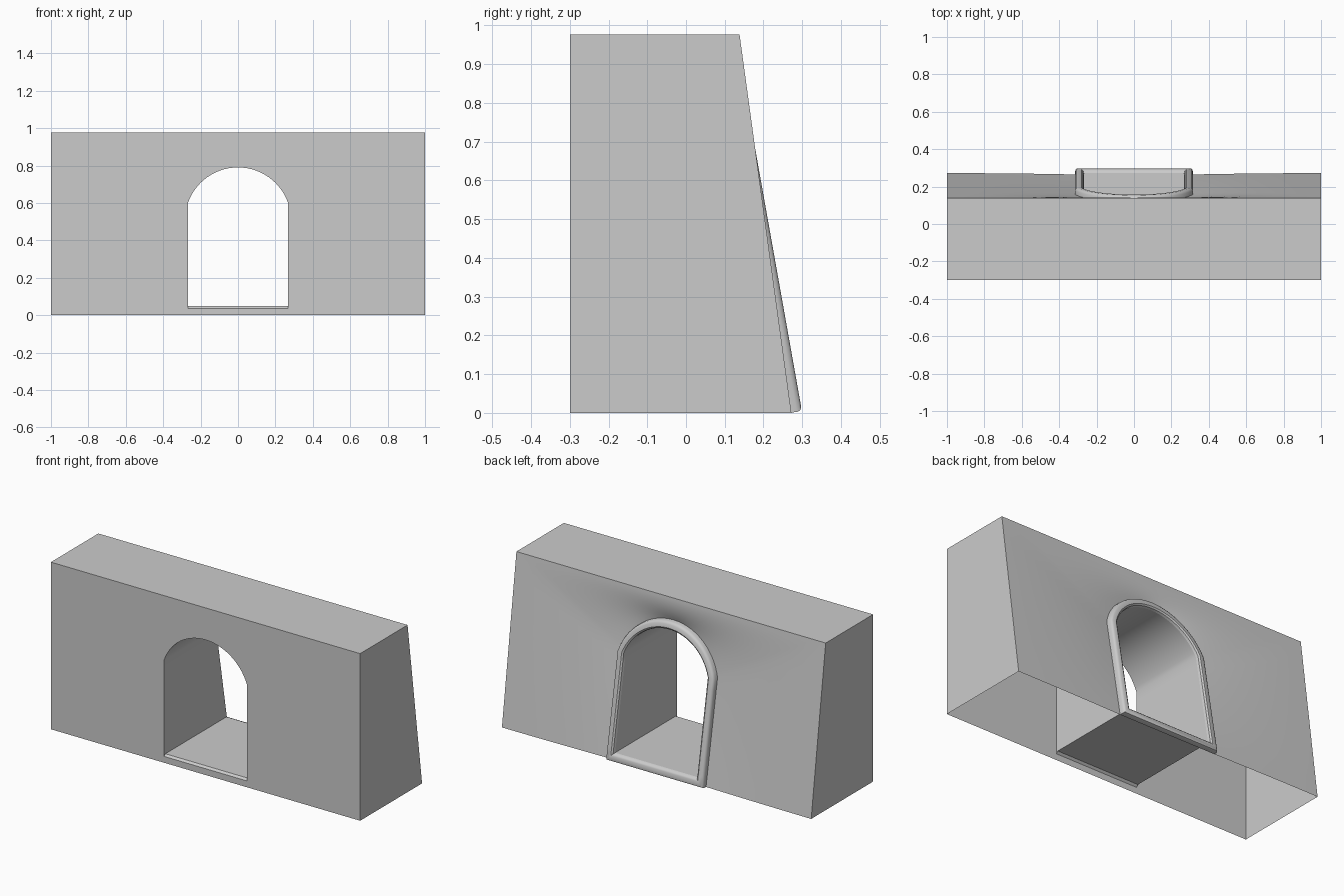
import bpy, bmesh, math

cube = bpy.data.objects.get("Cube")
if cube:
    bpy.data.objects.remove(cube)

HEIGHT, FRONT = 0.977, -0.3
HALF, SPRING, APEX, FLOOR = 0.268, 0.6, 0.79, 0.048
JAMB, ARCH = 10, 28          # segments up each jamb and along the arch

stone = bpy.data.materials.new("light_grey_stone")
stone.use_nodes = True
grey = (0.6, 0.6, 0.6, 1)
stone.diffuse_color = grey
stone.node_tree.nodes["Principled BSDF"].inputs["Base Color"].default_value = grey


def wall_y(z):
    return 0.272 - 0.137 * z


def frame_y(z):
    return 0.3 - 0.178 * z


def mirrored(left):
    """Complete a left half path, whose last point lies on the centre line."""
    return left + [(-x, z) for x, z in reversed(left[:-1])]


def opening(offset, floor=None):
    """Arched doorway outline, grown outward by offset."""
    w, top = HALF + offset, APEX + offset
    base = FLOOR - offset if floor is None else floor
    left = [(-w, base + (SPRING - base) * i / JAMB) for i in range(JAMB)]
    rise = top - SPRING
    radius = (w * w + rise * rise) / (2 * rise)
    sweep = math.asin(w / radius)
    for i in range(ARCH // 2 + 1):
        a = sweep * (1 - 2 * i / ARCH)
        left.append((-radius * math.sin(a), top - radius * (1 - math.cos(a))))
    return mirrored(left)


def border():
    """Outer rectangle with the same point count as the opening."""
    left = [(-1, HEIGHT * i / JAMB) for i in range(JAMB)]
    left += [(-1 + 2 * i / ARCH, HEIGHT) for i in range(ARCH // 2 + 1)]
    return mirrored(left)


def place(path, depth):
    return [(x, depth(z), z) for x, z in path]


def loft(name, loops, closed=False, extra=()):
    """Skin neighbouring loops with quads, plus any extra faces."""
    bm = bmesh.new()
    rows = [[bm.verts.new(p) for p in loop] for loop in loops]
    n = len(rows[0])
    for a, b in zip(rows, rows[1:]):
        for i in range(n if closed else n - 1):
            j = (i + 1) % n
            bm.faces.new((a[i], b[i], b[j], a[j]))
    for face in extra:
        bm.faces.new([bm.verts.new(p) for p in face])
    bmesh.ops.remove_doubles(bm, verts=bm.verts, dist=0.0002)
    mesh = bpy.data.meshes.new(name)
    bm.to_mesh(mesh)
    bm.free()
    mesh.materials.append(stone)
    obj = bpy.data.objects.new(name, mesh)
    bpy.context.collection.objects.link(obj)
    bpy.ops.object.select_all(action="DESELECT")
    obj.select_set(True)
    bpy.context.view_layer.objects.active = obj
    bpy.ops.object.shade_smooth_by_angle(angle=math.radians(35))


# Wall shell: back panel dished in around the arch, then top and ends, then front
rim, edge = opening(0.047), border()
loops = []
for step in range(11):
    t = step / 10
    row = []
    for (x0, z0), (x1, z1) in zip(rim, edge):
        x, z = x0 + (x1 - x0) * t, z0 + (z1 - z0) * t
        dish = min(0, frame_y(z0) - 0.035 - wall_y(z0))
        row.append((x, wall_y(z) + dish * (1 - t) ** 2, z))
    loops.append(row)
sill = 0.037
front_hole = opening(0, sill)
loops.append(place(edge, lambda z: FRONT))
loops.append(place(front_hole, lambda z: FRONT))
threshold = [(-1, FRONT, 0), (1, FRONT, 0), (HALF, FRONT, sill), (-HALF, FRONT, sill)]
loft("wall", loops, extra=[threshold])

# Tunnel lining with a small chamfer at the front sill
loft("tunnel", [place(front_hole, lambda z: FRONT),
                place(opening(0), lambda z: FRONT + 0.012),
                place(opening(0), lambda z: frame_y(z) - 0.02)], closed=True)

# Rounded moulding around the back of the opening
section = [(0, -0.02), (0.004, -0.007), (0.013, 0), (0.034, 0),
           (0.042, -0.005), (0.046, -0.014), (0.047, -0.035)]
loft("arch_moulding",
     [place(opening(o), lambda z, d=d: frame_y(z) + d) for o, d in section],
     closed=True)
